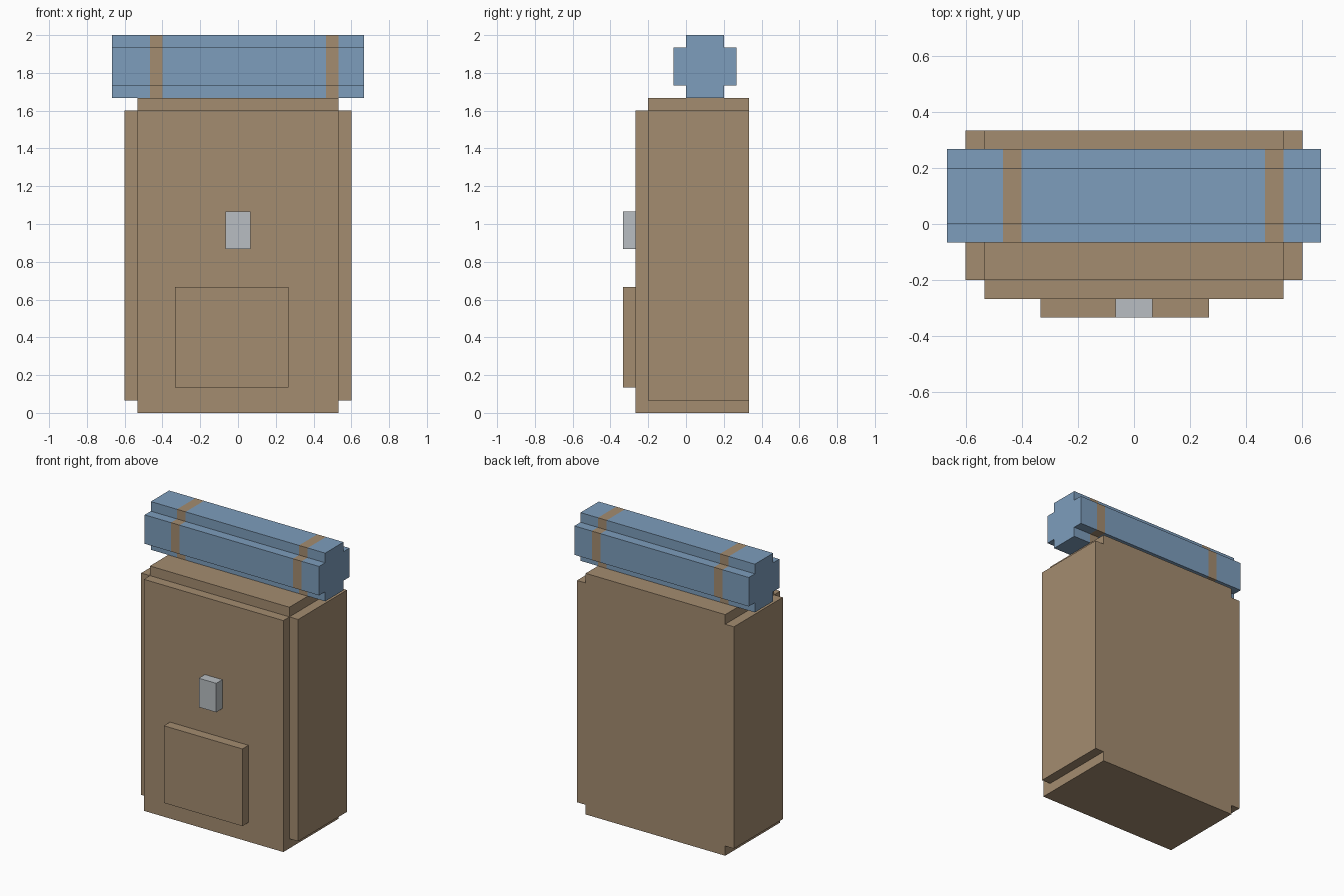
import bpy, bmesh

cube = bpy.data.objects.get("Cube")
if cube:
    bpy.data.objects.remove(cube)

U = 1 / 15  # the model sits on a grid of this size


def material(name, colour):
    m = bpy.data.materials.new(name)
    m.use_nodes = True
    rgba = (*colour, 1)
    m.diffuse_color = rgba
    m.node_tree.nodes["Principled BSDF"].inputs["Base Color"].default_value = rgba
    return m


brown = material("brown canvas", (0.371, 0.262, 0.162))
blue = material("blue blanket", (0.205, 0.337, 0.503))
grey = material("grey metal", (0.479, 0.515, 0.539))


def finish(name, bm, mats):
    bmesh.ops.recalc_face_normals(bm, faces=bm.faces)
    mesh = bpy.data.meshes.new(name)
    bm.to_mesh(mesh)
    bm.free()
    for m in mats:
        mesh.materials.append(m)
    obj = bpy.data.objects.new(name, mesh)
    bpy.context.collection.objects.link(obj)
    return obj


def box(name, x, y, z, mat):
    """Box from (min, max) pairs in grid units."""
    bm = bmesh.new()
    bmesh.ops.create_cube(bm, size=1)
    for v in bm.verts:
        v.co = [U * (lo if c < 0 else hi) for c, (lo, hi) in zip(v.co, (x, y, z))]
    return finish(name, bm, [mat])


# Pack body, its side and front panels, pocket and clasp
box("pack_body", (-8, 8), (-3, 5), (0, 25), brown)
box("front_panel", (-8, 8), (-4, -3), (0, 24), brown)
box("left_side_panel", (8, 9), (-3, 5), (1, 24), brown)
box("right_side_panel", (-9, -8), (-3, 5), (1, 24), brown)
box("front_pocket", (-5, 4), (-5, -4), (2, 10), brown)
box("clasp", (-1, 1), (-5, -4), (13, 16), grey)

# Bedroll: a cross-shaped profile swept along x, with two strap bands
quarter = [(2.5, 1.5), (1.5, 1.5), (1.5, 2.5)]
profile = []
for _ in range(4):
    profile += quarter
    quarter = [(-b, a) for a, b in quarter]

stations = [-10, -7, -6, 7, 8, 10]
bm = bmesh.new()
rings = [[bm.verts.new((x * U, (1.5 + a) * U, (27.5 + b) * U)) for a, b in profile]
         for x in stations]
for i, (r, s) in enumerate(zip(rings, rings[1:])):
    for j in range(len(profile)):
        k = (j + 1) % len(profile)
        face = bm.faces.new((r[j], r[k], s[k], s[j]))
        face.material_index = i % 2  # every second band is a strap
bm.faces.new(rings[0])
bm.faces.new(rings[-1])
finish("bedroll", bm, [blue, brown])
